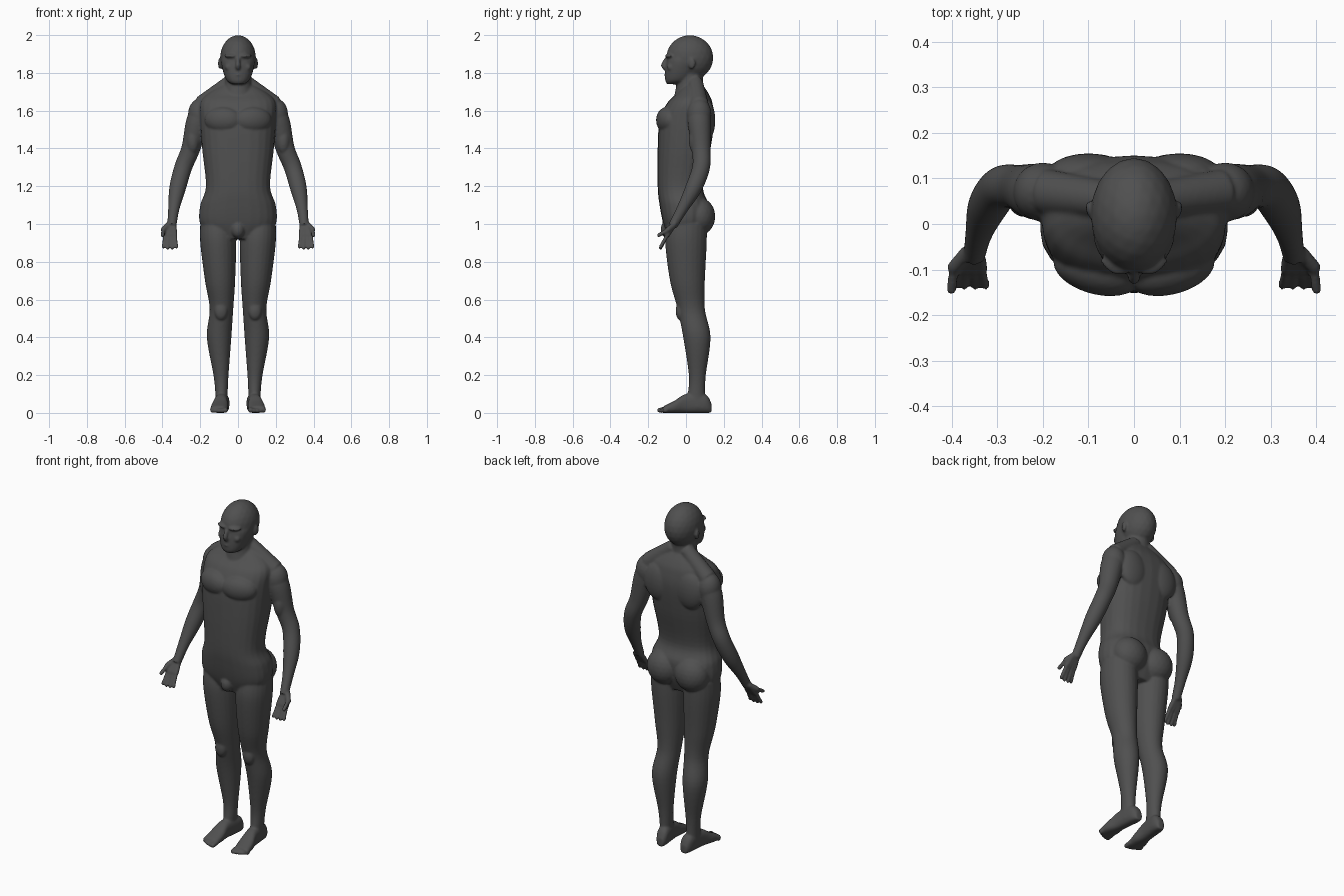
import bpy
import bmesh
from math import cos, sin, tau
from mathutils import Vector, Matrix

cube = bpy.data.objects.get("Cube")
if cube:
    bpy.data.objects.remove(cube, do_unlink=True)

LEFT, RIGHT = 1, -1
body_mesh = bmesh.new()


def smooth_rows(rows, steps=6):
    """Fill in between section rows with a Catmull-Rom curve."""
    rows = [Vector(row) for row in rows]
    padded = [rows[0], *rows, rows[-1]]
    result = []
    for before, start, end, after in zip(padded, padded[1:], padded[2:], padded[3:]):
        leave, arrive = (end - before) / 2, (after - start) / 2
        for step in range(steps):
            t = step / steps
            ease = t * t * (3 - 2 * t)
            swing = t * (1 - t)
            result.append(start.lerp(end, ease) + leave * swing * (1 - t) - arrive * swing * t)
    return result + [rows[-1]]


def oval(square=2.0, count=24):
    """Unit cross-section; a higher square value gives fuller corners."""
    def fuller(value):
        return abs(value) ** (2 / square) * (1 if value > 0 else -1)
    angles = [tau * index / count for index in range(count)]
    return [(fuller(cos(angle)), fuller(sin(angle))) for angle in angles]


def skin(rings, side):
    """Join rings of points into a closed form."""
    loops = [[body_mesh.verts.new((point.x * side, point.y, point.z)) for point in ring] for ring in rings]
    for low, high in zip(loops, loops[1:]):
        for index in range(len(low)):
            previous = index - 1
            body_mesh.faces.new((low[previous], low[index], high[index], high[previous]))
    body_mesh.faces.new(loops[0])
    body_mesh.faces.new(loops[-1])


def stack(rows, side=LEFT, square=2.0):
    """Level sections given as height, right, left, front and back."""
    rings = []
    for height, right, left, front, back in smooth_rows(rows):
        middle = Vector(((right + left) / 2, (front + back) / 2, height))
        wide, deep = (left - right) / 2, (back - front) / 2
        rings.append([middle + Vector((wide * u, deep * v, 0)) for u, v in oval(square)])
    skin(rings, side)


def even_stack(rows, square):
    """Level sections centred on the body, given as height, half width, front and back."""
    stack([(height, -half, half, front, back) for height, half, front, back in rows], LEFT, square)


def tube(rows, side=LEFT):
    """Round sections along a path, given as a point and a radius."""
    path = smooth_rows(rows)
    rings = []
    for before, row, after in zip(path[:1] + path, path, path[1:] + path[-1:]):
        ahead = (after - before).xyz.normalized()
        across = ahead.cross(Vector((1, 0, 0))).normalized()
        other = ahead.cross(across)
        rings.append([row.xyz + (across * u + other * v) * row.w for u, v in oval()])
    skin(rings, side)


def blob(centre, size, side=LEFT, turn=0.0):
    """Ellipsoid mass, turned about the vertical."""
    x, y, z = centre
    bmesh.ops.create_icosphere(body_mesh, subdivisions=3, radius=1,
                               matrix=Matrix.Translation((x * side, y, z))
                               @ Matrix.Rotation(turn * side, 4, "Z") @ Matrix.Diagonal((*size, 1)))


def digit(start, end, radius, side):
    """Finger or toe with a rounded tip."""
    tube([(*start, radius), (*end, radius)], side)
    blob(end, [radius] * 3, side)


# Torso, from the groin up to the base of the neck
even_stack([(.92, .13, -.09, .08), (1, .2, -.12, .11), (1.1, .2, -.14, .12),
            (1.2, .17, -.15, .09), (1.4, .19, -.15, .13), (1.55, .2, -.14, .15),
            (1.64, .2, -.1, .14), (1.69, .16, -.05, .12), (1.75, .06, 0, .08)], square=2.4)

# Neck
even_stack([(1.6, .1, -.08, .12), (1.74, .07, -.05, .09), (1.84, .07, -.04, .1)], square=2)

# Skull and jaw
blob((0, .02, 1.88), (.095, .125, .12))
even_stack([(1.74, .03, -.1, -.04), (1.76, .06, -.11, .02), (1.81, .08, -.11, .06),
            (1.87, .09, -.1, .08), (1.9, .07, -.08, .06)], square=2.2)

# Nose and lips
tube([(0, -.1, 1.88, .01), (0, -.12, 1.84, .013), (0, -.1, 1.82, .013)])
blob((0, -.1, 1.79), (.025, .015, .01))

for side in (LEFT, RIGHT):
    # Brow, cheek and ear
    blob((.04, -.09, 1.89), (.035, .02, .01), side, .4)
    blob((.05, -.08, 1.83), (.02, .02, .02), side)
    blob((.095, .03, 1.85), (.01, .02, .03), side, -.3)

    # Chest, shoulder blade, neck slope and buttock
    blob((.08, -.1, 1.55), (.1, .055, .07), side, .25)
    blob((.1, .11, 1.55), (.09, .045, .11), side)
    tube([(.04, .05, 1.75, .04), (.19, .07, 1.63, .05)], side)
    blob((.09, .07, 1.04), (.1, .085, .1), side)

    # Leg from the hip down to the ankle, with the kneecap
    stack([(1, .02, .2, -.1, .11), (.9, .01, .2, -.11, .11), (.7, .015, .175, -.085, .1),
           (.55, .025, .15, -.045, .1), (.4, .035, .165, -.015, .13), (.2, .05, .13, .015, .105),
           (.1, .055, .12, .01, .1), (.03, .06, .12, .01, .1)], side)
    blob((.09, -.03, .54), (.035, .025, .05), side)

    # Foot, given as distance, half width and top height, on a flat sole
    rings = []
    for y, half, top in smooth_rows([(.135, .02, .05), (.1, .035, .1), (0, .035, .1),
                                     (-.06, .045, .065), (-.12, .045, .035)]):
        middle = Vector((.09 - y / 10, y, top / 2))
        rings.append([middle + Vector((half * u, 0, top / 2 * v)) for u, v in oval(square=2.6)])
    skin(rings, side)
    for toe in range(5):
        x = .066 + toe * .018
        radius = .011 if toe else .014
        digit((x, -.1, .02), (x, -.14 + toe * toe * .002, radius), radius, side)

    # Arm from the shoulder to the wrist, with deltoid, biceps and elbow
    tube([(.17, .07, 1.62, .05), (.21, .07, 1.55, .062), (.25, .08, 1.4, .05), (.29, .08, 1.3, .047),
          (.32, .04, 1.19, .044), (.34, -.02, 1.08, .03), (.35, -.07, .99, .024)], side)
    blob((.2, .07, 1.58), (.065, .065, .085), side)
    blob((.24, .05, 1.44), (.035, .035, .07), side)
    blob((.29, .1, 1.33), (.025, .025, .04), side)

    # Palm, with fingers fanning out from the knuckles
    for finger in range(4):
        fan = finger - 1.5
        wrist = Vector((.355 + fan * .01, -.06, 1))
        knuckle = Vector((.36 + fan * .018, -.1, .94))
        tip = Vector((.36 + fan * .023, -.135, .87 + abs(fan) * .005))
        digit(wrist, knuckle, .013, side)
        digit(knuckle, tip, .01, side)

    # Thumb
    digit((.365, -.06, 1), (.395, -.095, .97), .015, side)
    digit((.395, -.095, .97), (.4, -.145, .94), .011, side)

# Groin
blob((0, -.1, .97), (.035, .035, .045))

bmesh.ops.recalc_face_normals(body_mesh, faces=body_mesh.faces[:])
mesh = bpy.data.meshes.new("body")
body_mesh.to_mesh(mesh)
body_mesh.free()
body = bpy.data.objects.new("body", mesh)
bpy.context.collection.objects.link(body)

# One flat dark grey
grey = bpy.data.materials.new("dark_grey")
grey.use_nodes = True
colour = (.08, .08, .08, 1)
grey.diffuse_color = colour
grey.node_tree.nodes["Principled BSDF"].inputs["Base Color"].default_value = colour
mesh.materials.append(grey)

# Fuse the masses into one continuous smooth skin
fuse = body.modifiers.new("fuse", "REMESH")
fuse.mode = "VOXEL"
fuse.voxel_size = .006
fuse.use_smooth_shade = True
soften = body.modifiers.new("soften", "SMOOTH")
soften.factor = .5
soften.iterations = 6
